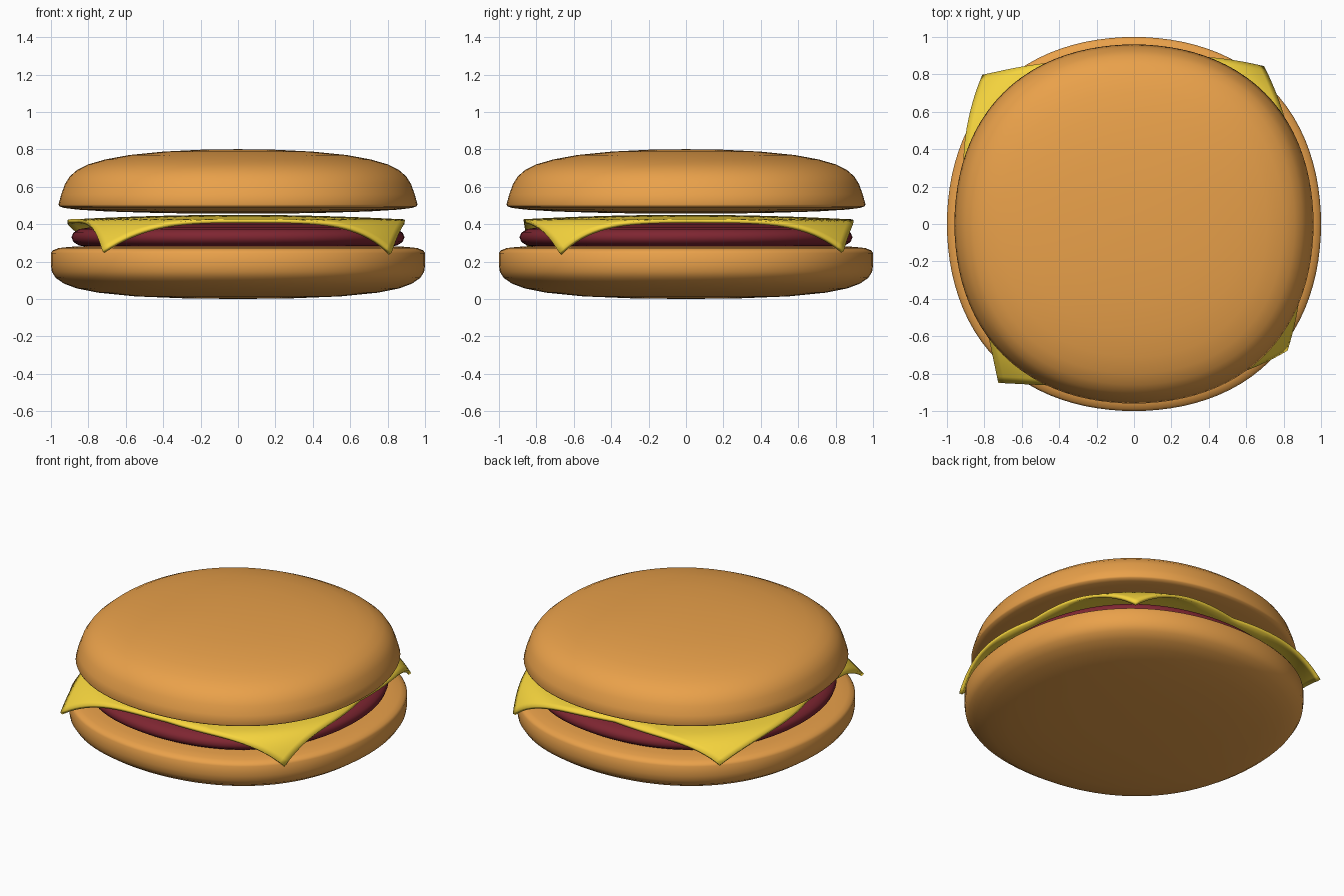
import bpy, bmesh, math
from mathutils import Vector

if "Cube" in bpy.data.objects:
    bpy.data.objects.remove(bpy.data.objects["Cube"])


def material(name, rgb):
    m = bpy.data.materials.new(name)
    m.diffuse_color = (*rgb, 1)
    m.use_nodes = True
    m.node_tree.nodes["Principled BSDF"].inputs["Base Color"].default_value = m.diffuse_color
    return m


def finish(name, bm, mat):
    bmesh.ops.recalc_face_normals(bm, faces=bm.faces)
    me = bpy.data.meshes.new(name)
    bm.to_mesh(me)
    bm.free()
    me.materials.append(mat)
    ob = bpy.data.objects.new(name, me)
    bpy.context.collection.objects.link(ob)
    bpy.ops.object.select_all(action='DESELECT')
    ob.select_set(True)
    bpy.context.view_layer.objects.active = ob
    bpy.ops.object.shade_smooth_by_angle(angle=math.radians(50))
    return ob


def lathe(name, profile, mat, segments=96, square=0.032):
    """Turned profile, pushed slightly outwards on the diagonals."""
    bm = bmesh.new()
    vs = [bm.verts.new((r, 0, z)) for r, z in profile]
    es = [bm.edges.new(p) for p in zip(vs, vs[1:])]
    bmesh.ops.spin(bm, geom=vs + es, cent=(0, 0, 0), axis=(0, 0, 1),
                   angle=math.tau, steps=segments, use_duplicate=False)
    bmesh.ops.remove_doubles(bm, verts=bm.verts, dist=1e-4)
    for v in bm.verts:
        k = 1 + square * math.sin(2 * math.atan2(v.co.y, v.co.x)) ** 2
        v.co.x *= k
        v.co.y *= k
    return finish(name, bm, mat)


bread = material("bread", (0.82, 0.357, 0.069))
meat = material("meat", (0.21, 0.019, 0.031))
yellow = material("cheese", (0.93, 0.67, 0.048))

# Buns and patty: turned profiles
lathe("bottom_bun", [(0, 0), (0.3, 0.004), (0.55, 0.014), (0.75, 0.034), (0.86, 0.056),
                     (0.93, 0.082), (0.975, 0.113), (0.995, 0.145), (1, 0.18), (1, 0.245),
                     (0.99, 0.26), (0.96, 0.272), (0.9, 0.279), (0.8, 0.282), (0, 0.282)], bread)
lathe("patty", [(0, 0.278), (0.8, 0.278), (0.85, 0.286), (0.88, 0.305), (0.89, 0.33),
                (0.88, 0.355), (0.85, 0.373), (0.8, 0.382), (0.6, 0.398), (0.3, 0.413),
                (0, 0.418)], meat)
lathe("top_bun", [(0, 0.456), (0.4, 0.459), (0.7, 0.468), (0.86, 0.478), (0.93, 0.487),
                  (0.955, 0.495), (0.96, 0.505), (0.945, 0.56), (0.925, 0.615), (0.9, 0.655),
                  (0.86, 0.69), (0.8, 0.72), (0.71, 0.746), (0.58, 0.77), (0.4, 0.788),
                  (0.2, 0.798), (0, 0.801)], bread)

# Cheese slice: turned square sheet whose four corners hang over the patty
# (reach, drop, bulge exponent, twist in degrees) keyed by the signs of x and y
corners = {(0, 0): (1.11, 0.165, 1.0, 0), (1, 0): (1.055, 0.175, 0.6, 1),
           (1, 1): (1.085, 0.165, 0.65, 1), (0, 1): (1.13, 0.125, 0.6, -4)}
half = start = 0.86
span = half * (math.sqrt(2) - 1)
bm = bmesh.new()
bmesh.ops.create_grid(bm, x_segments=40, y_segments=40, size=half)
for v in bm.verts:
    x, y = v.co.x, v.co.y
    r, a = math.hypot(x, y), math.atan2(y, x)
    reach, drop, bulge, twist = corners[(int(x > 0), int(y > 0))]
    t = max(0, r - start) / span
    z = 0.44 - 0.023 * min(1, r / start) ** 2 - drop * t ** 1.7
    if t > 0:
        r = start + (reach - start) * t ** bulge
    a += math.radians(4.5 + twist * t)
    v.co = Vector((r * math.cos(a), r * math.sin(a), z))
cheese = finish("cheese_slice", bm, yellow)
mod = cheese.modifiers.new("thickness", 'SOLIDIFY')
mod.thickness, mod.offset = 0.02, 0
